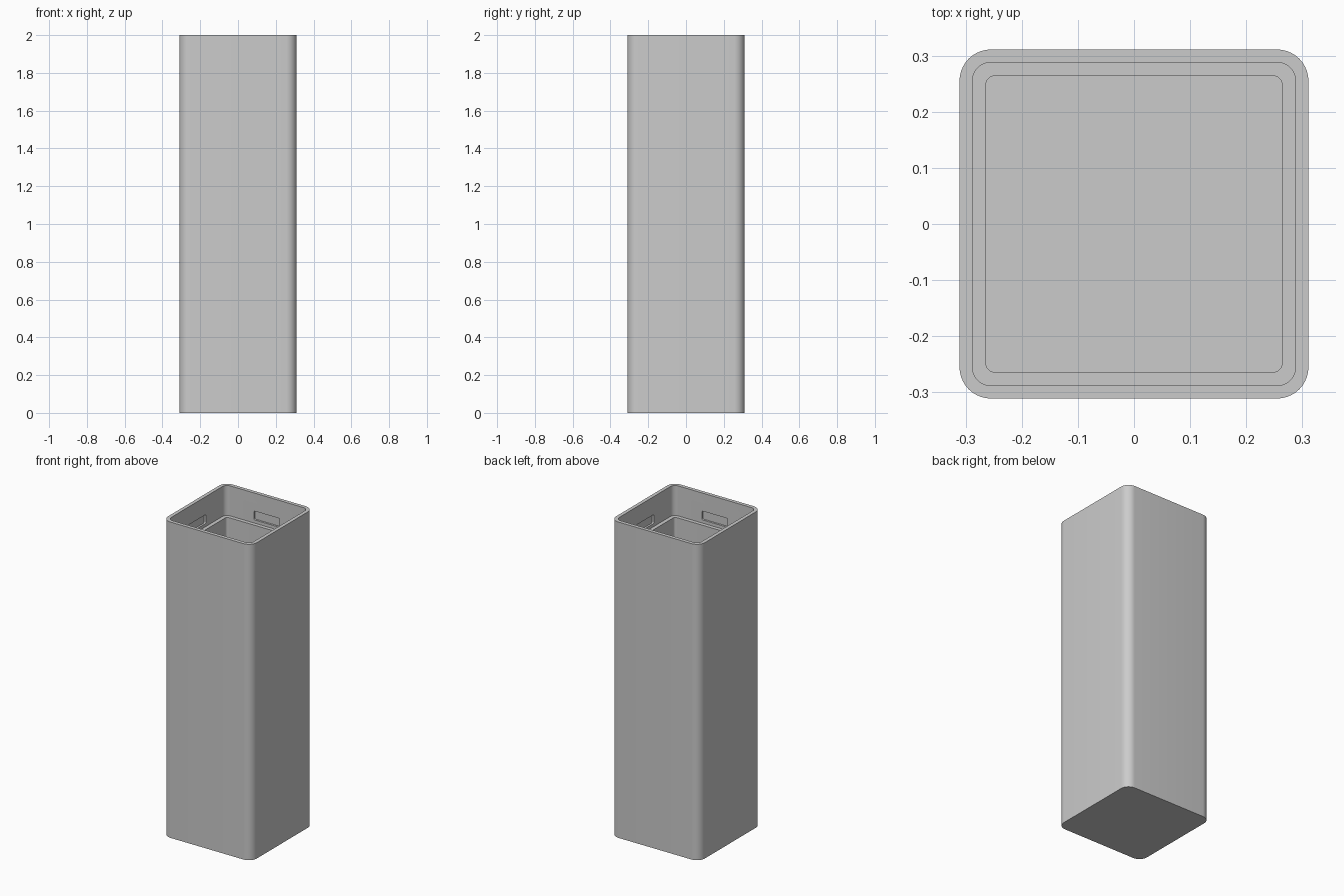
import bpy
import bmesh
from math import cos, sin, pi, radians
from mathutils import Matrix, Vector

old = bpy.data.objects.get("Cube")
if old:
    bpy.data.objects.remove(old, do_unlink=True)

HEIGHT, OUTER, SOCKET, WELL = 2.0, 0.311, 0.288, 0.264
LEDGE_Z, FLOOR_Z = 1.81, 0.05

grey = bpy.data.materials.new("plain grey")
grey.use_nodes = True
grey.diffuse_color = (0.6, 0.6, 0.6, 1)
grey.node_tree.nodes["Principled BSDF"].inputs["Base Color"].default_value = (0.6, 0.6, 0.6, 1)


def rounded_rect(half_w, half_h, radius, z, steps=10):
    """Points of a rounded rectangle, counter-clockwise."""
    points = []
    for corner, (sx, sy) in enumerate([(1, 1), (-1, 1), (-1, -1), (1, -1)]):
        for i in range(steps + 1):
            a = (corner + i / steps) * pi / 2
            points.append(Vector((sx * (half_w - radius) + radius * cos(a),
                                  sy * (half_h - radius) + radius * sin(a), z)))
    return points


def loft(bm, sections, matrix=Matrix()):
    """Closed solid skinned through rounded-rectangle sections."""
    rings = [[bm.verts.new(matrix @ p) for p in rounded_rect(*s)] for s in sections]
    for low, high in zip(rings, rings[1:]):
        for i in range(len(low)):
            j = (i + 1) % len(low)
            bm.faces.new((low[i], low[j], high[j], high[i]))
    bm.faces.new(rings[0][::-1])
    bm.faces.new(rings[-1])


def make_object(name, bm):
    bmesh.ops.recalc_face_normals(bm, faces=bm.faces)
    mesh = bpy.data.meshes.new(name)
    bm.to_mesh(mesh)
    bm.free()
    mesh.materials.append(grey)
    obj = bpy.data.objects.new(name, mesh)
    bpy.context.collection.objects.link(obj)
    return obj


# Hollow body: outer wall, rim, socket, ledge, well and floor
body = bmesh.new()
loft(body, [(OUTER, OUTER, 0.056, 0),
            (OUTER, OUTER, 0.056, HEIGHT),
            (SOCKET, SOCKET, 0.033, HEIGHT),
            (SOCKET, SOCKET, 0.033, LEDGE_Z),
            (WELL, WELL, 0.016, LEDGE_Z),
            (WELL, WELL, 0.016, FLOOR_Z)])
container = make_object("container_body", body)

# Shallow catch slots in the four socket walls
slots = bmesh.new()
for k in range(4):
    place = (Matrix.Rotation(k * pi / 2, 4, "Z")
             @ Matrix.Translation((0, 0, 1.858))
             @ Matrix.Rotation(pi / 2, 4, "X"))
    loft(slots, [(0.09, 0.028, 0.008, 0.27), (0.09, 0.028, 0.008, SOCKET + 0.012)], place)
cutter = make_object("slot_cutter", slots)
cutter.hide_render = True

cut = container.modifiers.new("catch slots", "BOOLEAN")
cut.operation = "DIFFERENCE"
cut.solver = "EXACT"
cut.object = cutter

bpy.ops.object.select_all(action="DESELECT")
container.select_set(True)
bpy.context.view_layer.objects.active = container
bpy.ops.object.modifier_apply(modifier=cut.name)
bpy.data.objects.remove(cutter, do_unlink=True)
bpy.ops.object.shade_smooth_by_angle(angle=radians(30))
